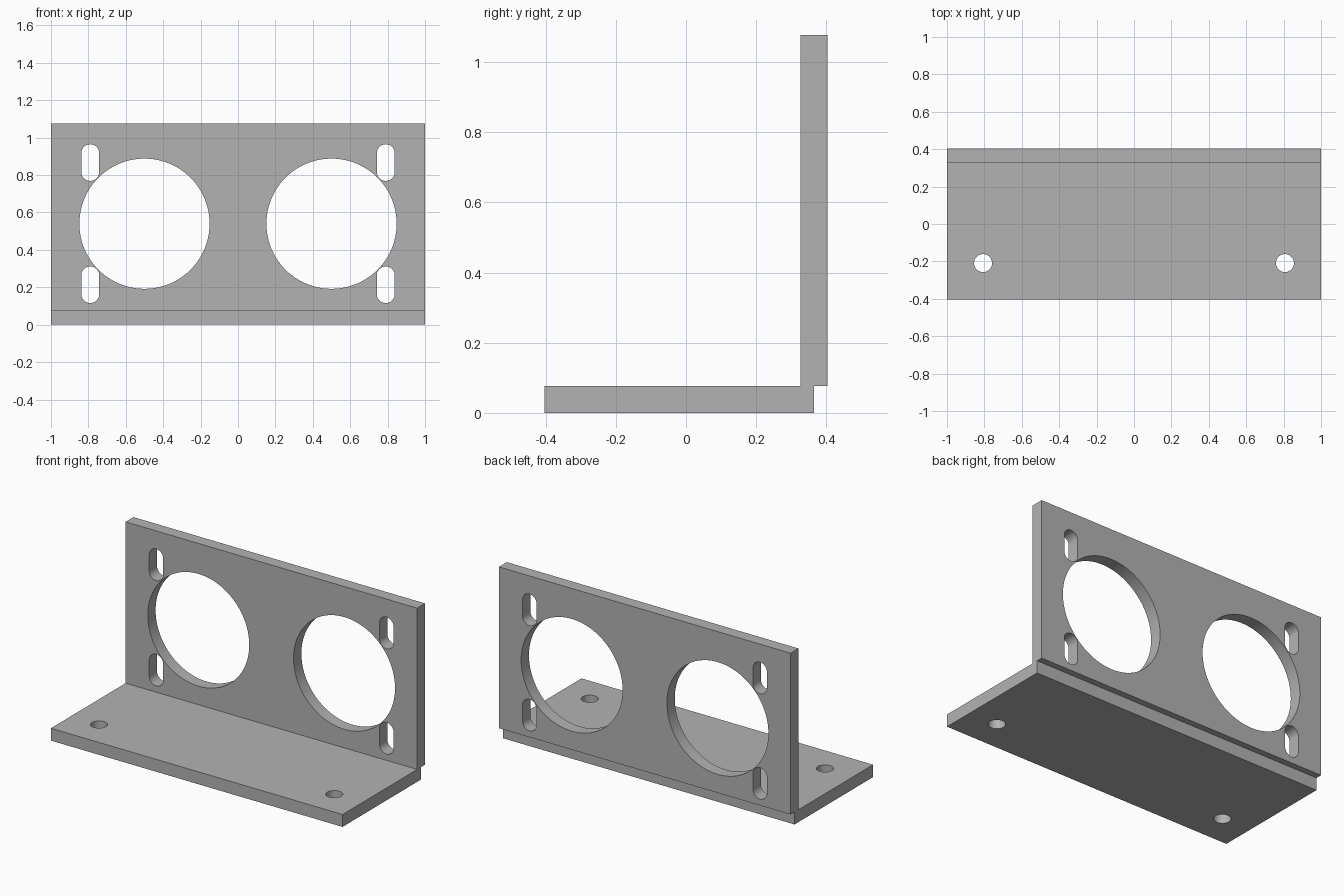
import bpy, bmesh
from math import cos, sin, pi

cube = bpy.data.objects.get("Cube")
if cube:
    bpy.data.objects.remove(cube, do_unlink=True)

grey = bpy.data.materials.new("plain grey")
grey.use_nodes = True
colour = (0.45, 0.45, 0.45, 1)
grey.diffuse_color = colour
grey.node_tree.nodes["Principled BSDF"].inputs["Base Color"].default_value = colour


def prism(name, outline, shift):
    """Extrude a closed outline of 3D points along the shift vector."""
    bm = bmesh.new()
    face = bm.faces.new([bm.verts.new(p) for p in outline])
    ext = bmesh.ops.extrude_face_region(bm, geom=[face])
    moved = [v for v in ext["geom"] if isinstance(v, bmesh.types.BMVert)]
    bmesh.ops.translate(bm, verts=moved, vec=shift)
    bmesh.ops.recalc_face_normals(bm, faces=bm.faces[:])
    mesh = bpy.data.meshes.new(name)
    bm.to_mesh(mesh)
    bm.free()
    mesh.materials.append(grey)
    obj = bpy.data.objects.new(name, mesh)
    bpy.context.collection.objects.link(obj)
    return obj


def slot(cx, cy, radius, half_straight=0, steps=32):
    """Round outline, stretched upward into a slot by half_straight."""
    points = []
    for side in (0, 1):
        offset = -half_straight if side else half_straight
        for i in range(steps + (1 if half_straight else 0)):
            a = pi * (side + i / steps)
            points.append((cx + radius * cos(a), cy + offset + radius * sin(a)))
    return points


# L-shaped body: foot plate and upright plate with a stepped rear heel
thick, depth, height, heel = 0.077, 0.404, 1.077, 0.365
profile = [(-depth, 0), (heel, 0), (heel, thick), (depth, thick),
           (depth, height), (depth - thick, height),
           (depth - thick, thick), (-depth, thick)]
bracket = prism("angle_bracket", [(-1, y, z) for y, z in profile], (2, 0, 0))

# Cutters: large openings, mounting slots and foot screw holes
cutters = []
for s in (-1, 1):
    fronts = [slot(s * 0.5, 0.54, 0.348, steps=64)]
    fronts += [slot(s * 0.79, z, 0.048, 0.05, 16) for z in (0.214, 0.867)]
    for outline in fronts:
        cutters.append(prism("upright_cutter", [(x, 0.2, z) for x, z in outline], (0, 0.4, 0)))
    screw = slot(s * 0.807, -0.209, 0.048)
    cutters.append(prism("screw_cutter", [(x, y, -0.1) for x, y in screw], (0, 0, 0.3)))

for cutter in cutters:
    cutter.hide_render = True
    cut = bracket.modifiers.new("hole", 'BOOLEAN')
    cut.operation = 'DIFFERENCE'
    cut.solver = 'EXACT'
    cut.object = cutter

# Bake the holes and drop the cutters
bpy.context.view_layer.update()
graph = bpy.context.evaluated_depsgraph_get()
baked = bpy.data.meshes.new_from_object(bracket.evaluated_get(graph))
bracket.modifiers.clear()
bracket.data = baked
for cutter in cutters:
    bpy.data.objects.remove(cutter, do_unlink=True)

# Smooth hole walls, crisp edges
bpy.ops.object.select_all(action='DESELECT')
bracket.select_set(True)
bpy.context.view_layer.objects.active = bracket
bpy.ops.object.shade_smooth_by_angle(angle=pi / 6)
